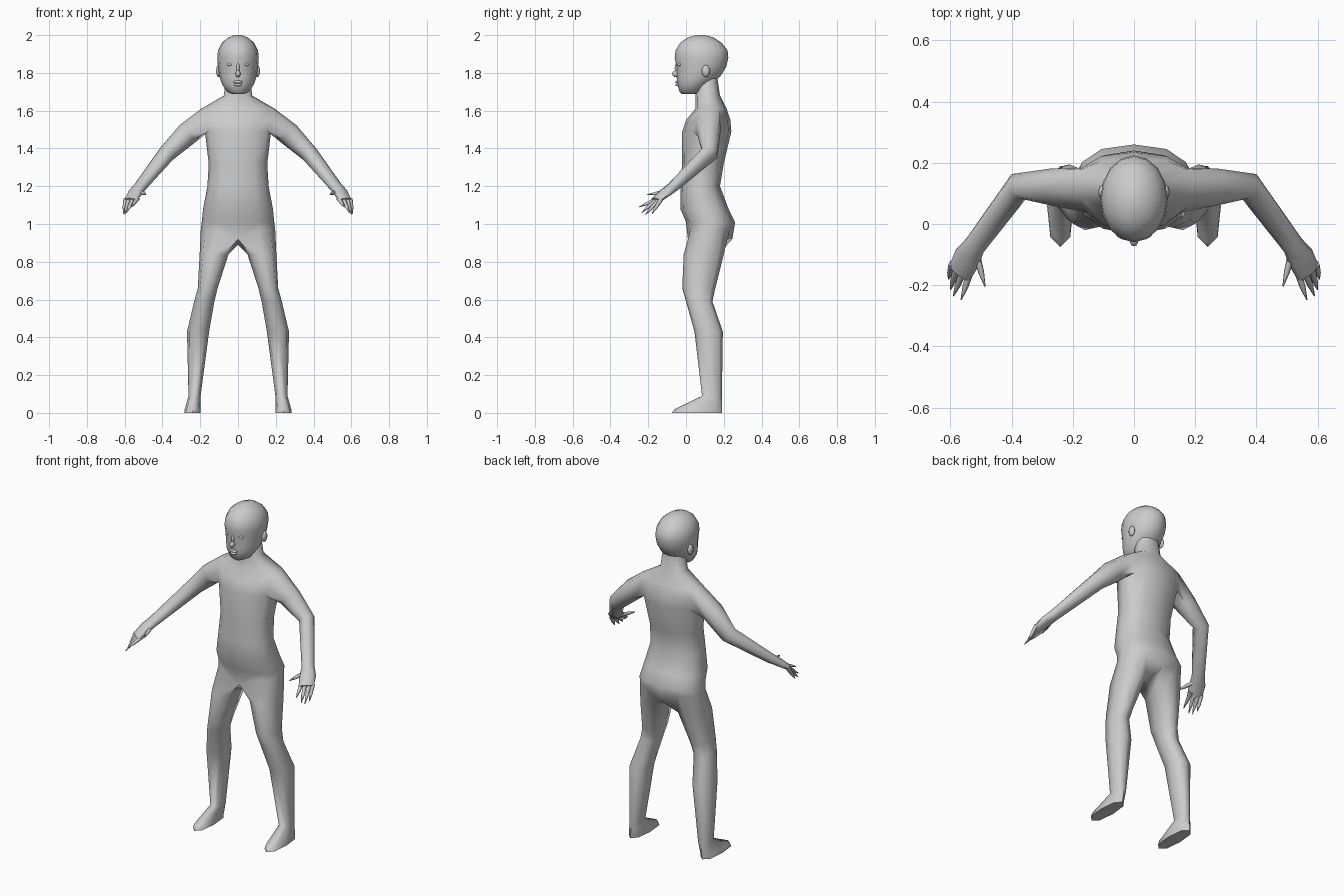
import bpy, bmesh, math
from mathutils import Vector

old = bpy.data.objects.get("Cube")
if old:
    bpy.data.objects.remove(old, do_unlink=True)

grey = bpy.data.materials.new("plain grey")
grey.use_nodes = True
colour = (0.6, 0.6, 0.6, 1)
grey.diffuse_color = colour
grey.node_tree.nodes["Principled BSDF"].inputs["Base Color"].default_value = colour


def finish(name, bm, mirror=False, angle=75):
    """Turn a bmesh into a smooth grey object, mirrored in x if asked."""
    loose = [v for v in bm.verts if not v.link_faces]
    bmesh.ops.delete(bm, geom=loose, context='VERTS')
    bmesh.ops.recalc_face_normals(bm, faces=bm.faces)
    mesh = bpy.data.meshes.new(name)
    bm.to_mesh(mesh)
    bm.free()
    mesh.materials.append(grey)
    ob = bpy.data.objects.new(name, mesh)
    bpy.context.collection.objects.link(ob)
    bpy.ops.object.select_all(action='DESELECT')
    ob.select_set(True)
    bpy.context.view_layer.objects.active = ob
    bpy.ops.object.shade_smooth_by_angle(angle=math.radians(angle))
    if mirror:
        mod = ob.modifiers.new("Mirror", 'MIRROR')
        mod.use_clip = True
        mod.merge_threshold = 0.002
    return ob


def power(v, p):
    return math.copysign(abs(v) ** p, v) if abs(v) > 1e-6 else 0.0


def bridge(bm, a, b, closed=True, skip=()):
    n = len(a)
    for j in range(n if closed else n - 1):
        if j not in skip:
            k = (j + 1) % n
            bm.faces.new((a[j], a[k], b[k], b[j]))


def limb_ring(bm, centre, direction, up, front, sides=8):
    """Cross-section of a limb, starting at its upper front corner."""
    d = Vector(direction).normalized()
    side = d.cross(Vector((0, 0, 1))).normalized()
    top = side.cross(d)
    ring = []
    for k in range(sides):
        t = math.pi / 4 - k * math.tau / sides
        ring.append(bm.verts.new(Vector(centre) + top * up * math.cos(t)
                                 + side * front * math.sin(t)))
    return ring


# Body: left half, from the hips up to the neck (z, half width, front, back)
body = bmesh.new()
torso = [(0.97, 0.197, 0.01, 0.245), (1.01, 0.192, 0.0, 0.26),
         (1.08, 0.185, -0.03, 0.225), (1.20, 0.162, -0.03, 0.18),
         (1.32, 0.155, -0.02, 0.20), (1.49, 0.175, -0.02, 0.24),
         (1.55, 0.195, 0.0, 0.235), (1.61, 0.195, 0.05, 0.215),
         (1.68, 0.075, 0.05, 0.18), (1.78, 0.065, 0.06, 0.165)]
rings = []
for z, w, yf, yb in torso:
    ring = []
    for j in range(7):
        t = math.pi * j / 6
        y = (yf + yb) / 2 - (yb - yf) / 2 * power(math.cos(t), 0.85)
        ring.append(body.verts.new((w * power(math.sin(t), 0.85), y, z)))
    rings.append(ring)
rings[0][0].co.z = rings[0][6].co.z = 0.92
for i in range(len(rings) - 1):
    bridge(body, rings[i], rings[i + 1], False, (2, 3) if i in (5, 6) else ())

# Arm: grows out of the opening left at the shoulder
low, mid, high = rings[5:8]
last = [high[2], high[3], high[4], mid[4], low[4], low[3], low[2], mid[2]]
upper = Vector((0.16, -0.01, -0.17))
fore = Vector((0.15, -0.2, -0.19))
arm = [((0.265, 0.12, 1.48), upper, 0.062, 0.062),
       ((0.375, 0.125, 1.375), upper + fore, 0.05, 0.046),
       ((0.52, -0.07, 1.195), fore, 0.029, 0.036),
       ((0.545, -0.11, 1.165), fore, 0.024, 0.046),
       ((0.57, -0.16, 1.125), fore, 0.016, 0.042)]
for station in arm:
    ring = limb_ring(body, *station)
    bridge(body, last, ring)
    last = ring
body.faces.new(last)

# Leg and foot (z, inner x, outer x, front, back)
crotch = body.verts.new((0, 0.11, 0.89))
last = rings[0] + [crotch]
leg = [(0.84, 0.05, 0.203, -0.012, 0.20), (0.66, 0.108, 0.213, -0.02, 0.155),
       (0.59, 0.125, 0.232, 0.0, 0.14), (0.43, 0.153, 0.27, 0.045, 0.195),
       (0.09, 0.198, 0.262, 0.085, 0.19), (0.02, 0.198, 0.282, -0.06, 0.19),
       (0.0, 0.198, 0.284, -0.075, 0.19)]
for z, xi, xo, yf, yb in leg:
    ring = []
    for j in range(8):
        t = (j - 1) * math.pi / 4
        ring.append(body.verts.new((
            (xi + xo) / 2 + (xo - xi) / 2 * power(math.sin(t), 0.8),
            (yf + yb) / 2 - (yb - yf) / 2 * power(math.cos(t), 0.8), z)))
    bridge(body, last, ring)
    last = ring
body.faces.new(last)
finish("body", body, True)

# Fingers and thumb: tapered pegs from the palm (root, tip)
fingers = bmesh.new()
pegs = [((0.535, -0.155, 1.13), (0.565, -0.248, 1.09)),
        ((0.56, -0.16, 1.125), (0.59, -0.235, 1.06)),
        ((0.58, -0.15, 1.12), (0.6, -0.215, 1.05)),
        ((0.595, -0.135, 1.125), (0.606, -0.18, 1.055)),
        ((0.515, -0.1, 1.17), (0.487, -0.205, 1.155))]
for root, tip in pegs:
    a, b = Vector(root), Vector(tip)
    last = None
    for f, r in ((-0.1, 0.013), (0.55, 0.010), (1, 0.002)):
        ring = limb_ring(fingers, a.lerp(b, f), b - a, r, r, 6)
        if last:
            bridge(fingers, last, ring)
        else:
            fingers.faces.new(ring)
        last = ring
    fingers.faces.new(last)
finish("fingers", fingers, True)

# Head: stacked rings from chin to crown (z, half width, front, back)
head = bmesh.new()
skull = [(1.687, 0.03, -0.02, 0.06), (1.70, 0.058, -0.034, 0.09),
         (1.74, 0.085, -0.046, 0.125), (1.78, 0.098, -0.05, 0.18),
         (1.83, 0.106, -0.05, 0.213), (1.88, 0.11, -0.06, 0.224),
         (1.92, 0.106, -0.055, 0.22), (1.96, 0.085, -0.03, 0.188),
         (1.985, 0.055, 0.005, 0.15), (2.0, 0.02, 0.05, 0.105)]
last = None
for z, w, yf, yb in skull:
    ring = []
    for j in range(16):
        t = math.tau * j / 16
        ring.append(head.verts.new((
            w * math.sin(t), (yf + yb) / 2 - (yb - yf) / 2 * math.cos(t), z)))
    if last:
        bridge(head, last, ring)
    else:
        head.faces.new(ring)
    last = ring
head.faces.new(last)
finish("head", head)


def bump(name, centre, size, mirror=False):
    """Small squashed ball for a facial feature."""
    bm = bmesh.new()
    bmesh.ops.create_uvsphere(bm, u_segments=10, v_segments=6, radius=1)
    bmesh.ops.scale(bm, vec=size, verts=bm.verts)
    bmesh.ops.translate(bm, vec=centre, verts=bm.verts)
    finish(name, bm, mirror)


# Face
bump("nose", (0, -0.054, 1.795), (0.014, 0.019, 0.018))
bump("nose_bridge", (0, -0.048, 1.825), (0.009, 0.012, 0.03))
bump("upper_lip", (0, -0.043, 1.752), (0.026, 0.014, 0.008))
bump("lower_lip", (0, -0.042, 1.737), (0.022, 0.014, 0.008))
bump("eyes", (0.042, -0.034, 1.845), (0.017, 0.012, 0.009), True)
bump("ears", (0.104, 0.105, 1.81), (0.013, 0.022, 0.032), True)
